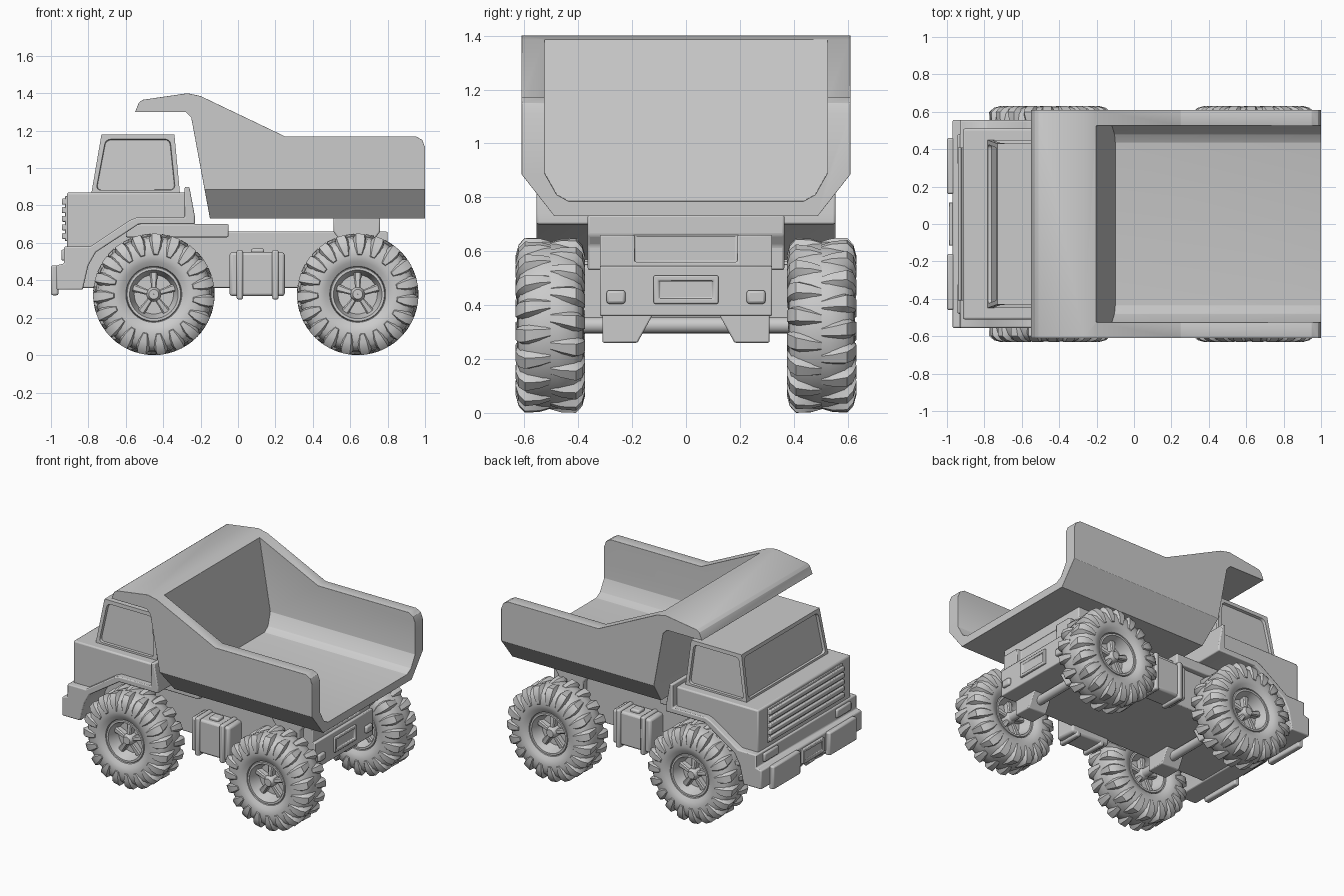
import bpy, bmesh, math
from math import sin, cos, pi

if "Cube" in bpy.data.objects:
    bpy.data.objects.remove(bpy.data.objects["Cube"])


def finish(name, bm, bevel=0.0, segs=2):
    bmesh.ops.recalc_face_normals(bm, faces=bm.faces)
    me = bpy.data.meshes.new(name)
    bm.to_mesh(me)
    bm.free()
    ob = bpy.data.objects.new(name, me)
    bpy.context.collection.objects.link(ob)
    if bevel:
        add_bevel(ob, bevel, segs)
    return ob


def add_bevel(ob, width, segs=2):
    m = ob.modifiers.new("bevel", 'BEVEL')
    m.width, m.segments, m.limit_method = width, segs, 'ANGLE'
    m.angle_limit = math.radians(25)


def loft(bm, a, b):
    """Closed solid between two matching rings of points."""
    A, B = [bm.verts.new(p) for p in a], [bm.verts.new(p) for p in b]
    bm.faces.new(A)
    bm.faces.new(B)
    for i in range(len(A)):
        j = (i + 1) % len(A)
        bm.faces.new((A[i], A[j], B[j], B[i]))


def prism_y(name, pts, lo, hi, bevel=0.0):
    bm = bmesh.new()
    loft(bm, [(x, lo, z) for x, z in pts], [(x, hi, z) for x, z in pts])
    return finish(name, bm, bevel)


def prism_x(name, pts, lo, hi, bevel=0.0):
    bm = bmesh.new()
    loft(bm, [(lo, y, z) for y, z in pts], [(hi, y, z) for y, z in pts])
    return finish(name, bm, bevel)


def box(name, x0, x1, y0, y1, z0, z1, bevel=0.008):
    return prism_y(name, [(x0, z0), (x1, z0), (x1, z1), (x0, z1)], y0, y1, bevel)


def spin(bm, prof, n):
    """Revolve a closed (y, r) profile round the y axis."""
    rings = [[bm.verts.new((r * sin(2 * pi * k / n), y, r * cos(2 * pi * k / n)))
              for y, r in prof] for k in range(n)]
    for k in range(n):
        a, b = rings[k], rings[(k + 1) % n]
        for i in range(len(prof)):
            j = (i + 1) % len(prof)
            bm.faces.new((a[i], a[j], b[j], b[i]))


def boolean(ob, cutter, op):
    m = ob.modifiers.new("cut", 'BOOLEAN')
    m.object, m.operation, m.solver = cutter, op, 'EXACT'
    bpy.context.view_layer.objects.active = ob
    bpy.ops.object.modifier_apply(modifier=m.name)
    bpy.data.objects.remove(cutter)


# Dump bed: side profile, limited by the chamfered cross-section, then hollowed
bed = prism_y("dump_bed", [(-.15, .73), (1, .73), (1, 1.11), (.985, 1.15), (.95, 1.17), (.25, 1.17),
                           (-.2, 1.385), (-.27, 1.4), (-.51, 1.365), (-.53, 1.35), (-.55, 1.3),
                           (-.28, 1.3), (-.25, 1.27)], -.65, .65)
shell = prism_x("bed_section", [(-.49, .6), (-.49, .732), (-.61, .885), (-.61, 1.6),
                                (.61, 1.6), (.61, .885), (.49, .732), (.49, .6)], -.8, 1.2)
boolean(bed, shell, 'INTERSECT')
inner = [(-.435, .785), (-.48, .81), (-.525, .89), (-.525, 1.6),
         (.525, 1.6), (.525, .89), (.48, .81), (.435, .785)]
bm = bmesh.new()
loft(bm, [(-.1 - (z - .785) * .17, y, z) for y, z in inner], [(1.2, y, z) for y, z in inner])
boolean(bed, finish("bed_hollow", bm), 'DIFFERENCE')
add_bevel(bed, .01)

# Chassis with rear recess, front deck and bed hinge
chassis = box("chassis", -.86, .8, -.32, .32, .36, .66, 0)
boolean(chassis, box("rear_recess", .765, .9, -.19, .19, .56, .7, 0), 'DIFFERENCE')
add_bevel(chassis, .006)
box("front_deck", -.6, -.05, -.36, .36, .63, .7)
prism_y("bed_hinge", [(.51, .735), (.51, .66), (.54, .62), (.54, .53), (.73, .53), (.73, .62),
                      (.76, .66), (.76, .735)], -.365, .365, .008)

# Rear plate, licence frame and lamps
box("tail_plate", .76, .82, -.32, .32, .36, .545, .006)
frame = box("licence_frame", .81, .835, -.12, .12, .405, .51, 0)
boolean(frame, box("frame_recess", .825, .9, -.1, .1, .425, .49, 0), 'DIFFERENCE')
add_bevel(frame, .005)
for s in (-1, 1):
    box("tail_lamp", .81, .838, s * .26 - .035, s * .26 + .035, .405, .455, .01)

# Hood and fenders
prism_y("hood", [(-.915, .53), (-.915, .87), (-.28, .87), (-.28, .7), (-.53, .7), (-.76, .56),
                 (-.78, .53)], -.51, .51, .01)
prism_y("fenders", [(-.93, .58), (-.79, .58), (-.58, .72), (-.54, .737), (-.285, .737), (-.285, .9),
                    (-.26, .9), (-.23, .74), (-.23, .7), (-.53, .7), (-.76, .55), (-.8, .48),
                    (-.83, .35), (-.97, .35), (-.97, .48), (-.93, .49)], -.555, .555, .007)

# Grille with horizontal slats
box("grille_back", -.925, -.9, -.41, .41, .61, .85, .004)
for i in range(5):
    z = .637 + i * .046
    box("grille_slat", -.942, -.91, -.41, .41, z - .016, z + .016, .006)

# Headlamps and front bumper plates
for s in (-1, 1):
    box("headlamp", -.945, -.92, s * .4 - .08, s * .4 + .08, .505, .565, .01)
    box("bumper_plate", -1, -.96, s * .31 - .15, s * .31 + .15, .32, .48, .01)
plate = box("front_licence", -.99, -.96, -.115, .115, .365, .465, 0)
boolean(plate, box("plate_recess", -1.1, -.98, -.095, .095, .385, .445, 0), 'DIFFERENCE')
add_bevel(plate, .004)

# Cab with inset, round-cornered windows
bm = bmesh.new()
low = [(-.785, -.45), (-.31, -.45), (-.31, .45), (-.785, .45)]
top = [(-.73, -.43), (-.34, -.43), (-.34, .43), (-.73, .43)]
loft(bm, [(x, y, .86) for x, y in low], [(x, y, 1.18) for x, y in top])
bmesh.ops.recalc_face_normals(bm, faces=bm.faces)
walls = [f for f in bm.faces if abs(f.normal.z) < .5]
bmesh.ops.inset_individual(bm, faces=walls, thickness=.034)
bmesh.ops.inset_individual(bm, faces=walls, thickness=.004, depth=-.018)
corners = {e for f in walls for v in f.verts for e in v.link_edges if e not in f.edges[:]}
bmesh.ops.bevel(bm, geom=list(corners), offset=.025, segments=4, profile=.5, affect='EDGES')
finish("cab", bm)

# Side tanks with straps and filler cap
def side_box(name, s, x0, x1, y0, y1, z0, z1, b):
    box(name, x0, x1, min(s * y0, s * y1), max(s * y0, s * y1), z0, z1, b)


for s in (-1, 1):
    side_box("fuel_tank", s, -.045, .25, .3, .455, .315, .55, .015)
    for x in (.01, .2):
        side_box("tank_strap", s, x - .017, x + .017, .3, .47, .297, .562, .01)
    side_box("tank_cap", s, .07, .14, .35, .42, .54, .57, .01)

# Axles and their mounts
for x in (-.45, .64):
    bm = bmesh.new()
    spin(bm, [(-.5, 0.001), (-.5, .03), (.5, .03), (.5, 0.001)], 16)
    ax = finish("axle", bm)
    ax.location = (x, 0, .325)
    for s in (-1, 1):
        prism_x("axle_mount", [(s * .31, .38), (s * .31, .26), (s * .18, .26), (s * .115, .38)],
                x - .07, x + .07, .006)

# Tyre: carcass plus staggered lugs (y, r, half width top, half width base) over the shoulders
half = [(.075, .142), (.1, .15), (.115, .175), (.124, .205), (.12, .24), (.112, .275), (.085, .3), (.03, .31)]
bm = bmesh.new()
spin(bm, half + [(-y, r) for y, r in reversed(half)], 57)
top = [(.0, .312, .012), (.04, .323, .016), (.095, .325, .022), (.118, .3, .024), (.129, .26, .02), (.128, .215, .01)]
base = [(.0, .3, .024), (.04, .302, .03), (.08, .296, .038), (.1, .276, .038), (.11, .25, .032), (.115, .205, .016)]
N = 19
for s in (-1, 1):
    for k in range(N):
        a = 2 * pi * (k + (.5 if s > 0 else 0)) / N
        rows = [[bm.verts.new((r * sin(a + y * .4 + t * w / r), s * y, r * cos(a + y * .4 + t * w / r)))
                 for y, r, w in prof] for t, prof in ((-1, base), (-1, top), (1, top), (1, base))]
        for p, q in zip(rows, rows[1:] + rows[:1]):
            for i in range(len(top) - 1):
                bm.faces.new((p[i], p[i + 1], q[i + 1], q[i]))
        for i in (0, -1):
            bm.faces.new([row[i] for row in rows])
tyre = finish("tyre", bm)

# Rim: stepped dish on both faces, hub, five spokes
bm = bmesh.new()
face = [(.02, .001), (.02, .105), (.085, .125), (.1, .13), (.1, .143), (.08, .15)]
spin(bm, face + [(-y, r) for y, r in reversed(face)], 40)
spin(bm, [(-.085, .001), (-.085, .026), (-.06, .04), (.06, .04), (.085, .026), (.085, .001)], 20)
for k in range(5):
    a = 2 * pi * k / 5
    u, v = (sin(a), cos(a)), (cos(a), -sin(a))
    for s in (-1, 1):
        rings = []
        for r, w, h in ((.03, .014, .065), (.128, .022, .055)):
            rings.append([(u[0] * r + v[0] * w * t, s * y, u[1] * r + v[1] * w * t)
                          for t, y in ((-1, .015), (-1, h - .008), (-.6, h), (.6, h), (1, h - .008), (1, .015))])
        loft(bm, *rings)
rim = finish("rim", bm)

# Four wheels share the two meshes
for i, (x, y) in enumerate([(x, y) for x in (-.45, .64) for y in (-.503, .503)]):
    for src in (tyre, rim):
        ob = src if i == 0 else src.copy()
        if i:
            bpy.context.collection.objects.link(ob)
        ob.location = (x, y, .325)
        ob.rotation_euler = (0, 0, pi if y > 0 else 0)

# Smooth shading with sharp edges kept
bpy.ops.object.select_all(action='SELECT')
bpy.context.view_layer.objects.active = bed
bpy.ops.object.shade_smooth_by_angle(angle=math.radians(35))
